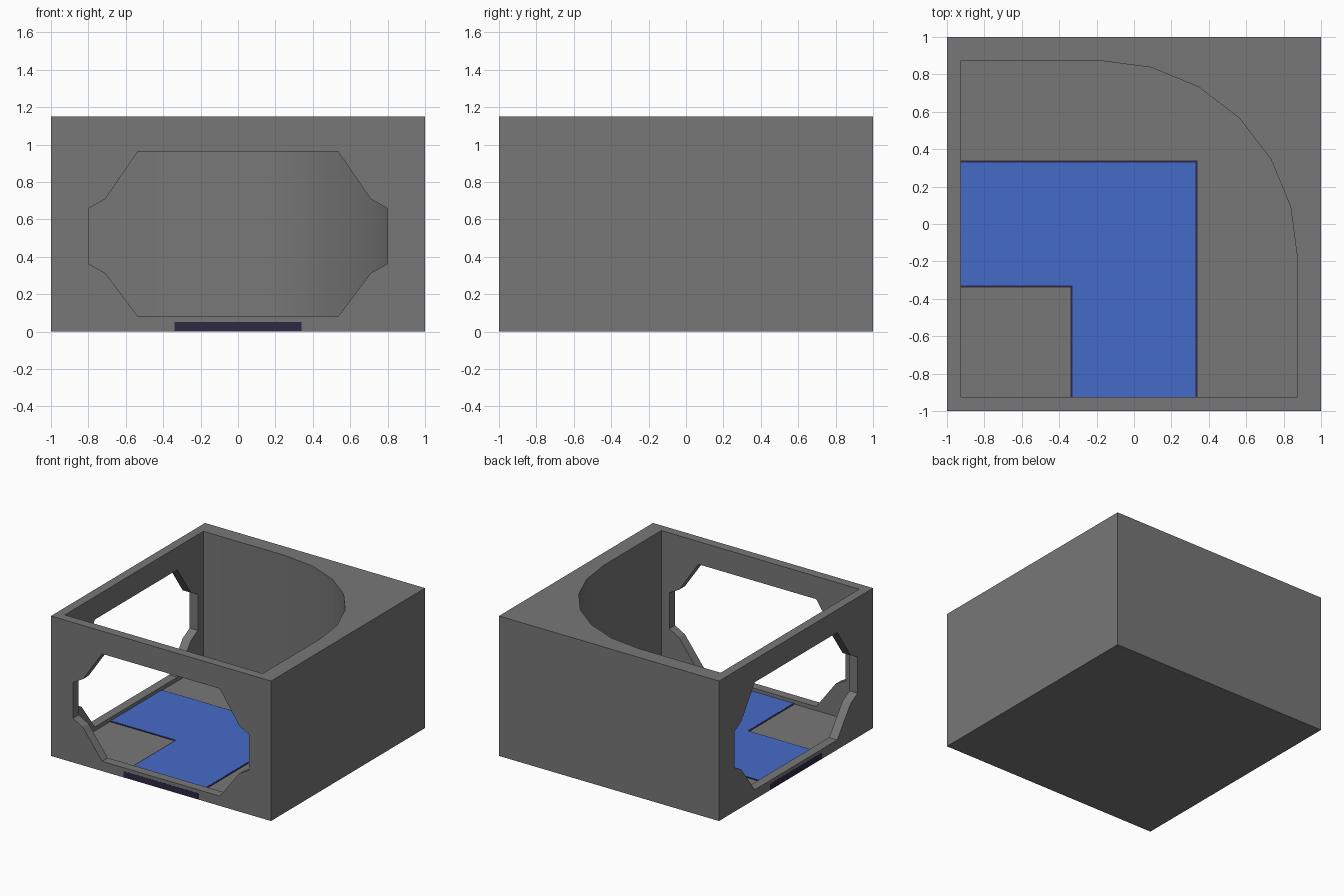
import bpy, bmesh, math
from mathutils import Matrix, Vector

if "Cube" in bpy.data.objects:
    bpy.data.objects.remove(bpy.data.objects["Cube"])

H = 1.15        # wall height
FLOOR = 0.048   # room floor level


def material(name, colour):
    m = bpy.data.materials.new(name)
    m.diffuse_color = (*colour, 1)
    m.use_nodes = True
    m.node_tree.nodes["Principled BSDF"].inputs["Base Color"].default_value = m.diffuse_color
    return m


def prism(name, outline, low, high, matrix=Matrix(), mat=None):
    """Extrude a 2D outline from low to high along z, then transform it."""
    bm = bmesh.new()
    face = bm.faces.new([bm.verts.new((x, y, low)) for x, y in outline])
    top = bmesh.ops.extrude_face_region(bm, geom=[face])["geom"]
    bmesh.ops.translate(bm, vec=Vector((0, 0, high - low)),
                        verts=[v for v in top if isinstance(v, bmesh.types.BMVert)])
    bm.transform(matrix)
    bmesh.ops.recalc_face_normals(bm, faces=bm.faces)
    me = bpy.data.meshes.new(name)
    bm.to_mesh(me)
    bm.free()
    ob = bpy.data.objects.new(name, me)
    bpy.context.collection.objects.link(ob)
    if mat:
        me.materials.append(mat)
    return ob


def cut(target, cutter):
    mod = target.modifiers.new("cut", "BOOLEAN")
    mod.operation = "DIFFERENCE"
    mod.solver = "EXACT"
    mod.object = cutter
    bpy.context.view_layer.objects.active = target
    bpy.ops.object.modifier_apply(modifier=mod.name)
    bpy.data.objects.remove(cutter)


def l_path(half, end):
    """L-shaped strip running from the left wall to the front wall."""
    return [(end, -half), (-half, -half), (-half, end),
            (half, end), (half, half), (end, half)]


# Outer block
body = prism("corner_room", [(-1, -1), (1, -1), (1, 1), (-1, 1)], 0, H,
             mat=material("dark_grey", (0.185, 0.185, 0.185)))

# Room hollow with one rounded corner
arc = [(-0.18 + 1.053 * math.cos(math.radians(a)),
        -0.18 + 1.053 * math.sin(math.radians(a))) for a in range(0, 91, 15)]
room = [(-0.926, -0.926), (0.873, -0.926)] + arc + [(-0.926, 0.873)]
cut(body, prism("room_cutter", room, FLOOR, H + 0.2))

# Window openings in the front and left walls
side = [(0.535, 0.08), (0.71, 0.313), (0.80, 0.363),
        (0.80, 0.658), (0.71, 0.708), (0.535, 0.963)]
window = side + [(-x, z) for x, z in reversed(side)]
upright = Matrix.Rotation(math.radians(90), 4, "X")   # outline y -> z, depth -> -y
for turn in (0, -90):
    cut(body, prism("window_cutter", window, 0.9, 1.1,
                    Matrix.Rotation(math.radians(turn), 4, "Z") @ upright))

bpy.ops.object.select_all(action="DESELECT")
body.select_set(True)
bpy.context.view_layer.objects.active = body
bpy.ops.object.shade_smooth_by_angle(angle=math.radians(20))

# Dark path base, showing flush on the outer walls, and its blue top
prism("path_base", l_path(0.339, -1.001), 0.003, 0.051,
      mat=material("dark_edge", (0.026, 0.022, 0.056)))
prism("path_surface", l_path(0.328, -0.93), 0.048, 0.0525,
      mat=material("blue", (0.06, 0.145, 0.58)))
